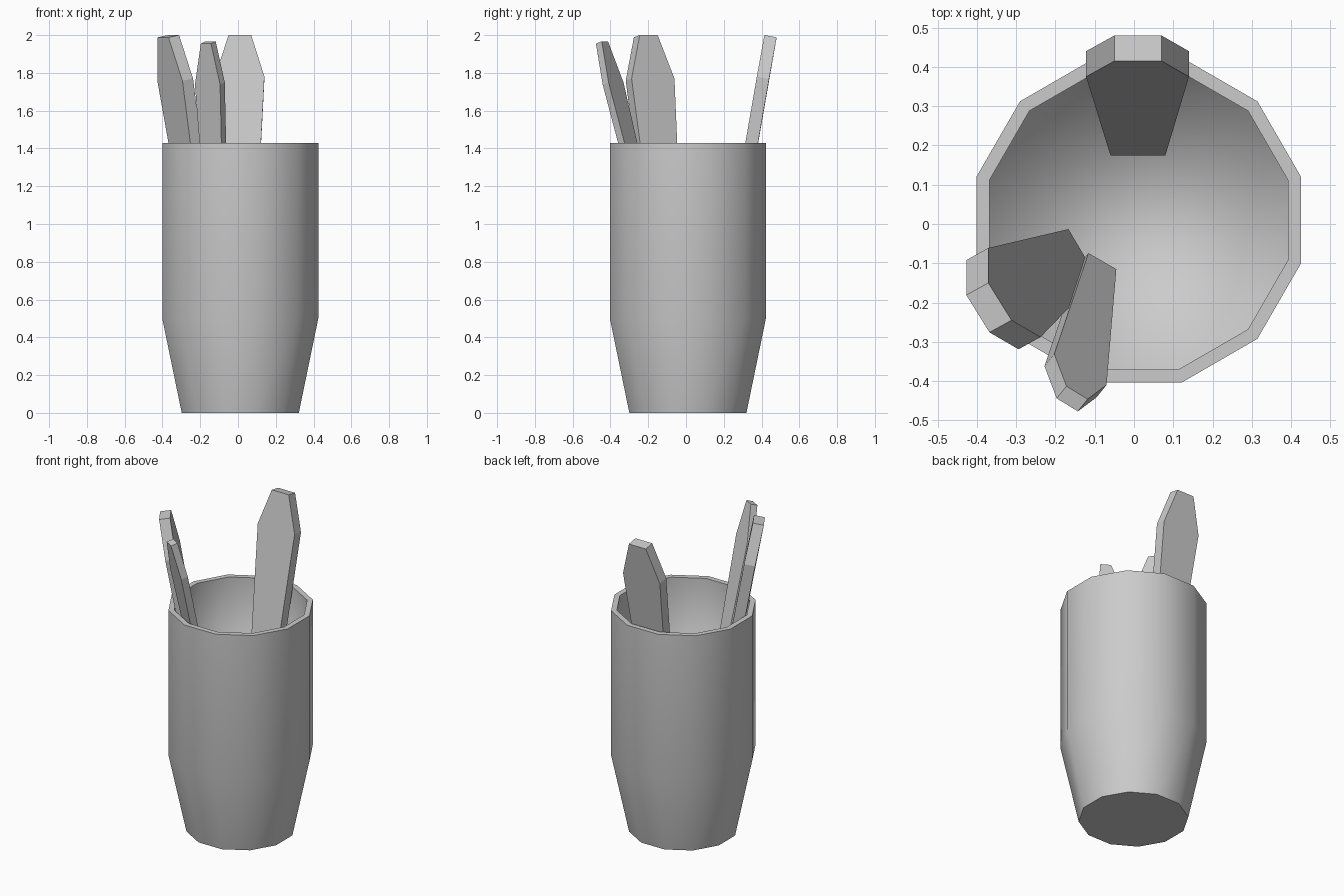
import bpy
import bmesh
from math import cos, sin, radians

if "Cube" in bpy.data.objects:
    bpy.data.objects.remove(bpy.data.objects["Cube"])

SIDES = 12
CENTRE = (0.012, 0.01)


def finish(name, bm):
    bmesh.ops.recalc_face_normals(bm, faces=bm.faces)
    mesh = bpy.data.meshes.new(name)
    bm.to_mesh(mesh)
    bm.free()
    obj = bpy.data.objects.new(name, mesh)
    bpy.context.collection.objects.link(obj)
    return obj


def build_cup():
    # (apothem, height, hard edge) from base, up the outside, over the rim, down to the floor
    profile = [(0.31, 0.0, True), (0.413, 0.5, False), (0.413, 1.43, True),
               (0.38, 1.43, True), (0.38, 0.61, False)]
    bm = bmesh.new()
    rings = []
    for apothem, z, _ in profile:
        r = apothem / cos(radians(180 / SIDES))
        angles = [radians((i + 0.5) * 360 / SIDES) for i in range(SIDES)]
        rings.append([bm.verts.new((CENTRE[0] + r * cos(a), CENTRE[1] + r * sin(a), z))
                      for a in angles])
    for low, high in zip(rings, rings[1:]):
        for i in range(SIDES):
            j = (i + 1) % SIDES
            bm.faces.new((low[i], low[j], high[j], high[i]))
    bm.faces.new(rings[0])
    bm.faces.new(rings[-1])
    for f in bm.faces:
        f.smooth = True
    for ring, (_, _, hard) in zip(rings, profile):
        if hard:
            for i in range(SIDES):
                bm.edges.get((ring[i], ring[(i + 1) % SIDES])).smooth = False
    return finish("cup", bm)


def build_stick(name, levels, depth):
    # levels: (left xy, right xy, height) of the inner face at bottom, shoulder and tip
    left = [(*l, z) for l, _, z in levels]
    right = [(*r, z) for _, r, z in levels]
    bm = bmesh.new()
    inner = [bm.verts.new(p) for p in left + right[::-1]]
    outer = [bm.verts.new([a + d for a, d in zip(v.co, depth)]) for v in inner]
    bm.faces.new(inner)
    bm.faces.new(outer[::-1])
    n = len(inner)
    for i in range(n):
        j = (i + 1) % n
        bm.faces.new((inner[i], outer[i], outer[j], inner[j]))
    return finish(name, bm)


build_cup()

# Wide stick leaning on the back
build_stick("back_stick", [((-0.06, 0.175), (0.08, 0.175), 0.63),
                           ((-0.122, 0.375), (0.14, 0.375), 1.78),
                           ((-0.05, 0.415), (0.07, 0.415), 2.0)], (0, 0.065, -0.012))

# Wide stick leaning to the left
build_stick("left_stick", [((-0.167, -0.013), (-0.093, -0.138), 0.63),
                           ((-0.371, -0.061), (-0.238, -0.288), 1.77),
                           ((-0.371, -0.15), (-0.312, -0.245), 2.0)], (-0.056, -0.031, -0.012))

# Narrow stick leaning to the front
build_stick("front_stick", [((-0.116, -0.074), (-0.045, -0.115), 0.63),
                            ((-0.203, -0.331), (-0.07, -0.41), 1.75),
                            ((-0.172, -0.413), (-0.118, -0.446), 1.967)], (-0.025, -0.031, -0.012))
